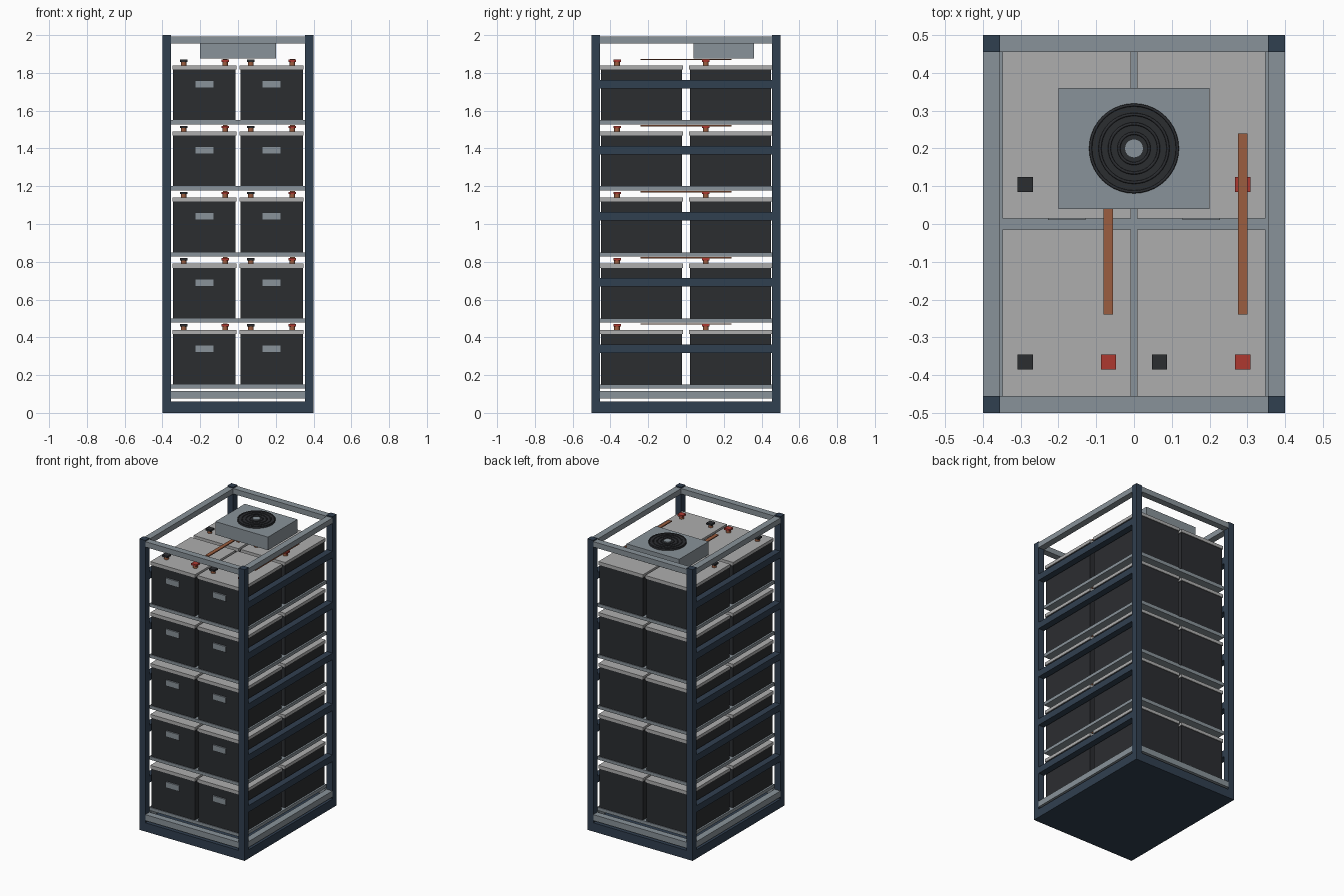
import bpy, math

if "Cube" in bpy.data.objects:
    bpy.data.objects.remove(bpy.data.objects["Cube"])


def material(name, rgb):
    m = bpy.data.materials.new(name)
    m.diffuse_color = (*rgb, 1)
    m.use_nodes = True
    m.node_tree.nodes["Principled BSDF"].inputs["Base Color"].default_value = m.diffuse_color
    return m


NAVY = material("navy_steel", (0.03, 0.05, 0.08))
STEEL = material("grey_steel", (0.25, 0.29, 0.32))
BLACK = material("black_plastic", (0.024, 0.026, 0.03))
LID = material("light_plastic", (0.42, 0.42, 0.42))
RED = material("red_cap", (0.42, 0.04, 0.03))
COPPER = material("copper", (0.33, 0.11, 0.05))


def box(name, x, y, z, mat):
    """Box from (min, max) ranges."""
    x0, x1 = x
    y0, y1 = y
    z0, z1 = z
    bpy.ops.mesh.primitive_cube_add(size=1, location=((x0 + x1) / 2, (y0 + y1) / 2, (z0 + z1) / 2))
    o = bpy.context.object
    o.name = name
    o.scale = (x1 - x0, y1 - y0, z1 - z0)
    bpy.ops.object.transform_apply(location=False, rotation=False, scale=True)
    o.data.materials.append(mat)
    return o


def around(c, size):
    return (c - size / 2, c + size / 2)


def cylinder(name, x, y, z0, z1, r, mat, sides=16):
    bpy.ops.mesh.primitive_cylinder_add(vertices=sides, radius=r, depth=z1 - z0,
                                        location=(x, y, (z0 + z1) / 2))
    o = bpy.context.object
    o.name = name
    o.data.materials.append(mat)
    bpy.ops.object.shade_smooth_by_angle(angle=math.radians(40))
    return o


# plinth and corner posts
P = 0.045
box("plinth", (-0.4, 0.4), (-0.5, 0.5), (0, 0.06), NAVY)
for x in (-0.4 + P / 2, 0.4 - P / 2):
    for y in (-0.5 + P / 2, 0.5 - P / 2):
        box("corner_post", around(x, P), around(y, P), (0.06, 2.0), NAVY)

# bottom and top rail frames
for label, zr in (("bottom", (0.075, 0.116)), ("top", (1.955, 1.992))):
    for s in (-1, 1):
        box(label + "_cross_rail", (-0.355, 0.355), around(s * (0.5 - P / 2), P), zr, STEEL)
        box(label + "_side_rail", around(s * (0.4 - P / 2), P), (-0.455, 0.455), zr, STEEL)


# one battery with lid, handle and two terminals
def battery(x, y, z):
    box("battery_case", around(x, 0.33), around(y, 0.43), (z, z + 0.27), BLACK)
    box("battery_lid", around(x, 0.34), around(y, 0.44), (z + 0.268, z + 0.29), LID)
    box("battery_handle", around(x, 0.1), (y - 0.225, y - 0.21), (z + 0.17, z + 0.21), STEEL)
    for dx, mat in ((-0.11, BLACK), (0.11, RED)):
        cylinder("terminal_post", x + dx, y - 0.13, z + 0.29, z + 0.31, 0.015, COPPER)
        box("terminal_cap", around(x + dx, 0.04), around(y - 0.13, 0.04),
            (z + 0.308, z + 0.32), mat)


# five identical levels
for level in range(5):
    z = 0.15 + 0.35 * level
    box("shelf", (-0.355, 0.355), (-0.455, 0.455), (z - 0.022, z), STEEL)
    for s in (-1, 1):
        box("side_guard", around(s * 0.3775, P), (-0.455, 0.455), (z + 0.168, z + 0.213), NAVY)
    for x in (-0.178, 0.178):
        for y in (-0.235, 0.235):
            battery(x, y, z)
        box("busbar", around(x + 0.11, 0.025), (-0.24, 0.24), (z + 0.317, z + 0.324), COPPER)

# cooling unit with fan disc, grille rings and hub
box("cooling_unit", (-0.2, 0.2), (0.04, 0.36), (1.875, 1.965), STEEL)
cylinder("fan_disc", 0, 0.2, 1.964, 1.976, 0.118, BLACK, 40)
for r in (0.04, 0.065, 0.09, 0.115):
    bpy.ops.mesh.primitive_torus_add(major_radius=r, minor_radius=0.004, major_segments=40,
                                     minor_segments=6, location=(0, 0.2, 1.976))
    ring = bpy.context.object
    ring.name = "grille_ring"
    ring.data.materials.append(BLACK)
    bpy.ops.object.shade_smooth()
cylinder("fan_hub", 0, 0.2, 1.965, 1.982, 0.025, STEEL, 24)
